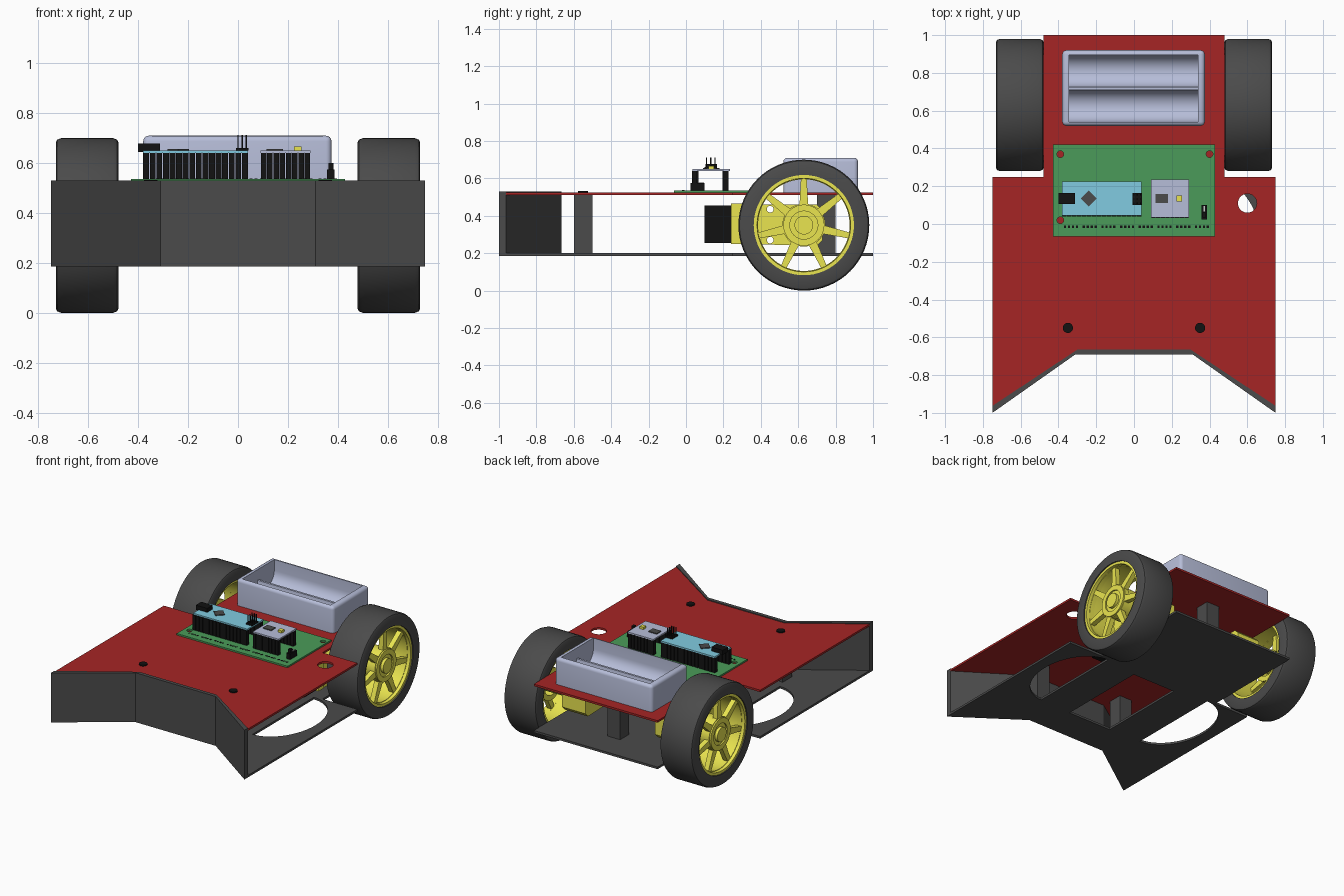
import bpy, bmesh
from math import sin, cos, pi, radians
from mathutils import Matrix

if "Cube" in bpy.data.objects:
    bpy.data.objects.remove(bpy.data.objects["Cube"])


def mat(name, r, g, b):
    m = bpy.data.materials.new(name)
    m.diffuse_color = (r, g, b, 1)
    m.use_nodes = True
    m.node_tree.nodes["Principled BSDF"].inputs["Base Color"].default_value = m.diffuse_color
    return m


RED = mat("red", .38, .018, .018)
GREEN = mat("green", .07, .33, .1)
BLUE = mat("light_blue", .22, .6, .75)
LAV = mat("lavender", .47, .51, .69)
YEL = mat("yellow", .82, .78, .08)
DARK = mat("dark_grey", .07, .07, .07)
BLACK = mat("black", .006, .006, .006)
PALE = mat("pale", .8, .8, .8)


def finish(name, bm, m, mirror=False):
    bmesh.ops.remove_doubles(bm, verts=bm.verts, dist=1e-5)
    bmesh.ops.recalc_face_normals(bm, faces=bm.faces)
    me = bpy.data.meshes.new(name)
    bm.to_mesh(me)
    bm.free()
    me.polygons.foreach_set("use_smooth", [True] * len(me.polygons))
    me.set_sharp_from_angle(angle=radians(32))
    if m:
        me.materials.append(m)
    ob = bpy.data.objects.new(name, me)
    bpy.context.collection.objects.link(ob)
    if mirror:
        ob.modifiers.new("mirror", 'MIRROR').use_mirror_merge = False
    return ob


def boxes(name, spans, m, mirror=False):
    """Boxes given as x0, x1, y0, y1, z0, z1."""
    bm = bmesh.new()
    for x0, x1, y0, y1, z0, z1 in spans:
        M = Matrix.Translation(((x0 + x1) / 2, (y0 + y1) / 2, (z0 + z1) / 2))
        bmesh.ops.create_cube(bm, size=1, matrix=M @ Matrix.Diagonal((x1 - x0, y1 - y0, z1 - z0, 1)))
    return finish(name, bm, m, mirror)


def prism(name, outlines, a, b, m, axis='z', mirror=False):
    """Fill outline(s), inner ones being holes, between a and b along the axis."""
    cu = bpy.data.curves.new("tmp", 'CURVE')
    cu.dimensions, cu.fill_mode, cu.extrude = '2D', 'BOTH', (b - a) / 2
    for pts in outlines:
        s = cu.splines.new('POLY')
        s.points.add(len(pts) - 1)
        for p, (u, v) in zip(s.points, pts):
            p.co = (u, v, 0, 1)
        s.use_cyclic_u = True
    tmp = bpy.data.objects.new("tmp", cu)
    bpy.context.collection.objects.link(tmp)
    me = bpy.data.meshes.new_from_object(tmp.evaluated_get(bpy.context.evaluated_depsgraph_get()))
    bpy.data.objects.remove(tmp)
    bm = bmesh.new()
    bm.from_mesh(me)
    bpy.data.meshes.remove(me)
    M = Matrix.Translation((0, 0, (a + b) / 2))
    if axis == 'x':
        M = Matrix(((0, 0, 1, 0), (1, 0, 0, 0), (0, 1, 0, 0), (0, 0, 0, 1))) @ M
    bm.transform(M)
    return finish(name, bm, m, mirror)


def arc(cx, cy, rx, ry, a0=0, a1=2 * pi, n=32):
    full = abs(a1 - a0) > 6.28
    return [(cx + rx * cos(a0 + (a1 - a0) * i / n), cy + ry * sin(a0 + (a1 - a0) * i / n))
            for i in range(n if full else n + 1)]


def rect(x0, x1, y0, y1):
    return [(x0, y0), (x1, y0), (x1, y1), (x0, y1)]


def lathe(name, profile, cy, cz, m, n=64):
    """Spin a closed (x, radius) profile round a sideways axle."""
    bm = bmesh.new()
    rings = [[bm.verts.new((x, cy + r * cos(2 * pi * i / n), cz + r * sin(2 * pi * i / n)))
              for x, r in profile] for i in range(n)]
    k = len(profile)
    for i in range(n):
        A, B = rings[i], rings[(i + 1) % n]
        for j in range(k):
            bm.faces.new((A[j], A[(j + 1) % k], B[(j + 1) % k], B[j]))
    return finish(name, bm, m, True)


# chassis plates, front wall and spacers
front_in = [(-.75, -.963), (-.3, -.665), (.3, -.665), (.75, -.963)]
front_out = [(.75, -1), (.31, -.69), (-.31, -.69), (-.75, -1)]
outline = front_in + [(.75, .25), (.48, .25), (.48, 1), (-.48, 1), (-.48, .25), (-.75, .25)]
prism("bottom_plate", [outline, rect(-.17, .17, -.45, .2),
                       arc(.42, -.1, .25, .34, -pi / 2, pi / 2),
                       arc(-.42, -.1, .25, .34, pi / 2, 3 * pi / 2)], .185, .2, DARK)
prism("top_plate", [outline, arc(.6, .11, .05, .05)], .511, .525, RED)
prism("front_wall", [front_in + front_out], .185, .531, DARK)
boxes("front_spacers", [(.3, .4, -.6, -.5, .2, .511)], DARK, True)
boxes("rear_spacer", [(-.05, .05, .7, .8, .2, .511)], DARK)
prism("spacer_bolts", [arc(.35, -.55, .027, .027)], .52, .533, BLACK, mirror=True)

# wheels
WY, WZ = .63, .35
lathe("tyres", [(.48, .268), (.48, .335), (.485, .344), (.5, .35), (.71, .35),
                (.725, .344), (.73, .335), (.73, .268)], WY, WZ, DARK)
lathe("wheel_rims", [(.487, .27), (.487, .25), (.66, .245), (.722, .25), (.722, .27)], WY, WZ, YEL)
N = 7
windows = []
for i in range(N):
    a, b = pi / 2 + 2 * pi * i / N, pi / 2 + 2 * pi * (i + 1) / N
    windows.append(arc(WY, WZ, .245, .245, a + .065, b - .065, 8)
                   + arc(WY, WZ, .115, .115, b - .2, a + .2, 4))
prism("wheel_spokes", [arc(WY, WZ, .26, .26, n=64)] + windows, .665, .7, YEL, 'x', True)
lathe("wheel_hub_rings", [(.6, .11), (.71, .11), (.71, .075), (.6, .075)], WY, WZ, YEL, 32)
prism("wheel_hubs", [arc(WY, WZ, .05, .05)], .5, .72, YEL, 'x', True)
prism("axles", [arc(WY, WZ, .025, .025, n=16)], .4, .6, YEL, 'x', True)

# geared motors
gear = [(.25, .25), (.7, .24), (.73, .27), (.73, .43), (.7, .46), (.25, .46)]
prism("gearboxes", [gear, arc(.45, .435, .018, .018, n=16), arc(.45, .27, .018, .018, n=16)],
      .27, .45, YEL, 'x', True)
boxes("motor_cans", [(.28, .44, .1, .25, .255, .455)], BLACK, True)
boxes("motor_clips", [(.265, .455, .24, .3, .25, .465)], YEL, True)

# battery holder: rounded block with two cradles cut out
holder = boxes("battery_holder", [(-.38, .375, .52, .92, .525, .71)], LAV)
bm = bmesh.new()
bm.from_mesh(holder.data)
edges = [e for e in bm.edges if max(v.co.z for v in e.verts) > .6]
bmesh.ops.bevel(bm, geom=edges, offset=.022, segments=4, profile=.5, affect='EDGES')
bm.to_mesh(holder.data)
bm.free()
holder.data.polygons.foreach_set("use_smooth", [True] * len(holder.data.polygons))
holder.data.set_sharp_from_angle(angle=radians(32))
cradles = ([(.895, .8), (.54, .8)] + arc(.625, .635, .085, .085, pi, 2 * pi, 16)
           + arc(.81, .635, .085, .085, pi, 2 * pi, 16))
cutter = prism("cradle_cutter", [cradles], -.345, .34, LAV, 'x')
cutter.hide_render = True
cutter.hide_set(True)
cut = holder.modifiers.new("cradles", 'BOOLEAN')
cut.operation, cut.object, cut.solver = 'DIFFERENCE', cutter, 'EXACT'

# main circuit board
prism("main_board", [rect(-.43, .43, -.065, .42)]
      + [arc(x, y, .018, .018, n=20) for x, y in ((-.39, .37), (.4, .37), (-.39, .02))],
      .525, .536, GREEN)
boxes("board_contacts", [(x - .006, x + .006, -.021, -.009, .53, .5375)
                         for g in range(8) for k in range(4)
                         for x in [-.365 + g * .099 + k * .021]], BLACK)
boxes("power_switch", [(.357, .387, .025, .1, .536, .575), (.362, .382, .035, .06, .575, .6)], BLACK)
boxes("switch_mark", [(.368, .376, .065, .095, .575, .578)], PALE)


# raised modules standing on pin strips
def strips(name, x0, count, pitch, rows):
    boxes(name, [(x0 + i * pitch, x0 + i * pitch + pitch * .88, y, y + .028, .536, .64)
                 for i in range(count) for y in rows], BLACK)


strips("controller_pin_strips", -.38, 16, .0264, (.04, .195))
strips("sensor_pin_strips", .092, 8, .025, (.032, .2))
boxes("controller_board", [(-.38, .04, .045, .225, .64, .65)], BLUE)
boxes("sensor_board", [(.09, .29, .035, .235, .64, .65)], LAV)
boxes("usb_socket", [(-.4, -.312, .105, .165, .645, .678)], BLACK)
prism("controller_chip", [arc(-.24, .135, .043, .043, n=4)], .65, .656, DARK)
boxes("header_base", [(-.008, .042, .1, .165, .65, .66)], BLACK)
boxes("header_pins", [(x - .003, x + .003, y - .003, y + .003, .655, .712)
                      for x in (0, .017, .034) for y in (.11, .1325, .155)], BLACK)
boxes("sensor_chip", [(.115, .18, .11, .16, .65, .656)], DARK)
boxes("sensor_element", [(.225, .255, .12, .15, .65, .666)], YEL)
